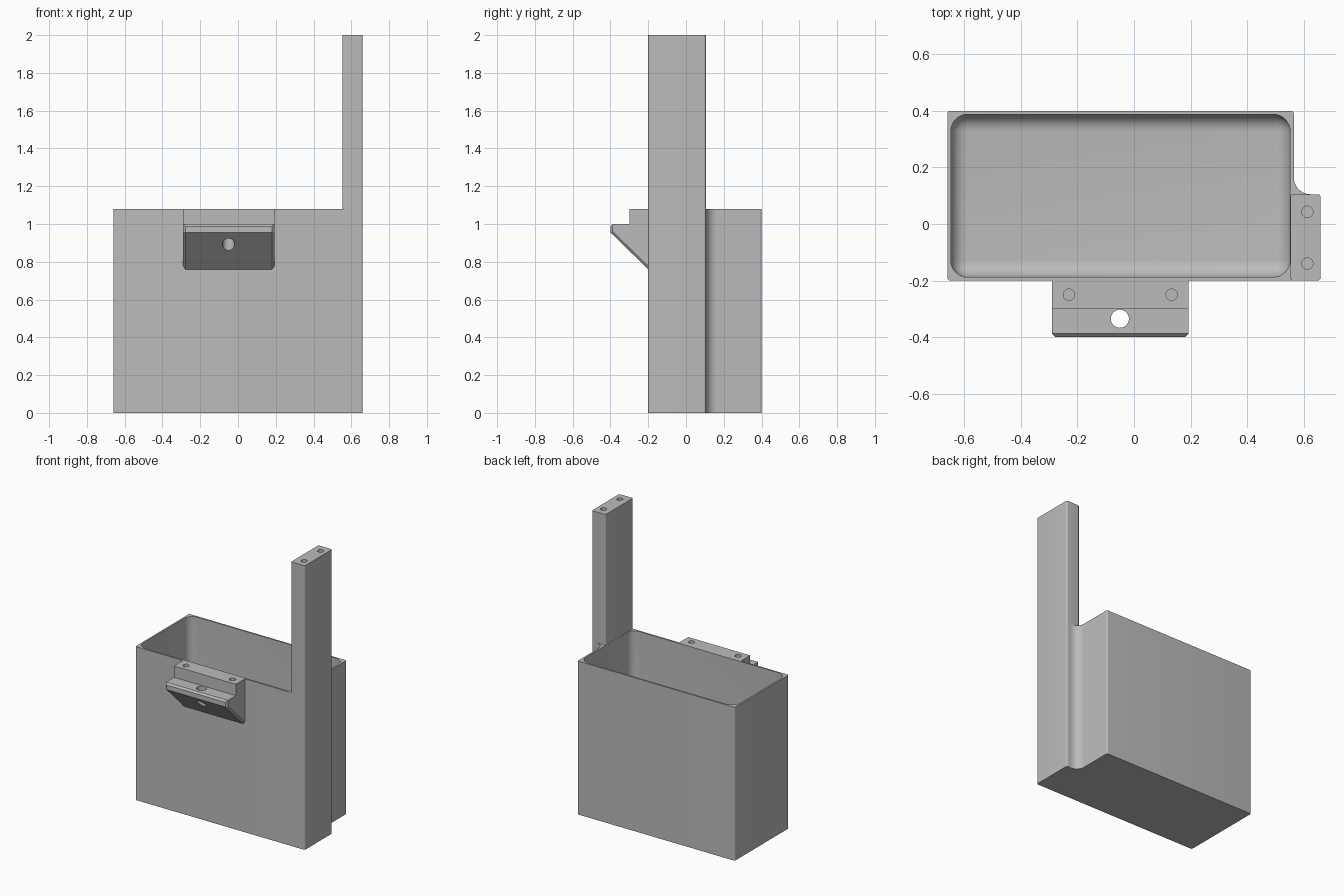
import bpy, bmesh, math
from mathutils import Vector

if "Cube" in bpy.data.objects:
    bpy.data.objects.remove(bpy.data.objects["Cube"], do_unlink=True)

grey = bpy.data.materials.new("plain_grey")
grey.use_nodes = True
grey.diffuse_color = (0.5, 0.5, 0.5, 1)
grey.node_tree.nodes["Principled BSDF"].inputs["Base Color"].default_value = (0.5, 0.5, 0.5, 1)


def make(name, bm):
    bmesh.ops.recalc_face_normals(bm, faces=bm.faces)
    mesh = bpy.data.meshes.new(name)
    bm.to_mesh(mesh)
    bm.free()
    mesh.materials.append(grey)
    ob = bpy.data.objects.new(name, mesh)
    bpy.context.collection.objects.link(ob)
    return ob


def rounded(corners, steps=8):
    """Outline from (x, y, radius) corners, each replaced by a tangent arc."""
    pts = []
    for i, (x, y, r) in enumerate(corners):
        p = Vector((x, y))
        a = (Vector(corners[i - 1][:2]) - p).normalized()
        b = (Vector(corners[(i + 1) % len(corners)][:2]) - p).normalized()
        for s in range(steps + 1):
            t = math.pi / 2 * s / steps
            pts.append(p + a * r * (1 - math.sin(t)) + b * r * (1 - math.cos(t)))
    return pts


def extrude(points, direction):
    bm = bmesh.new()
    face = bm.faces.new([bm.verts.new(p) for p in points])
    new = bmesh.ops.extrude_face_region(bm, geom=[face])["geom"]
    bmesh.ops.translate(bm, vec=direction,
                        verts=[v for v in new if isinstance(v, bmesh.types.BMVert)])
    return bm


def prism(name, corners, z0, z1):
    return make(name, extrude([(p.x, p.y, z0) for p in rounded(corners)], (0, 0, z1 - z0)))


def cut(target, cutter):
    cutter.hide_render = True
    mod = target.modifiers.new("cut", 'BOOLEAN')
    mod.operation, mod.solver, mod.object = 'DIFFERENCE', 'EXACT', cutter
    bpy.context.view_layer.objects.active = target
    bpy.ops.object.modifier_apply(modifier=mod.name)
    bpy.data.objects.remove(cutter, do_unlink=True)


def drill(target, x, y, r, z0, z1):
    bpy.ops.mesh.primitive_cylinder_add(vertices=32, radius=r, depth=z1 - z0,
                                        location=(x, y, (z0 + z1) / 2))
    cutter = bpy.context.object
    cutter.data.materials.append(grey)
    cut(target, cutter)


RIM, TOP, E = 1.08, 2.0, 0.01

# Bin body with the lower part of the post and its concave blend
body = prism("bin_body", [(-0.66, -0.2, E), (0.66, -0.2, E), (0.66, 0.105, E),
                          (0.565, 0.105, 0.06), (0.565, 0.4, E), (-0.66, 0.4, E)], 0, RIM)

# Hollow inside with rounded corners and floor edge
lo, hi = Vector((-0.648, -0.188, 0.015)), Vector((0.552, 0.388, 1.3))
bm = bmesh.new()
bmesh.ops.create_cube(bm, size=1)
for v in bm.verts:
    v.co = [(lo[i] + hi[i]) / 2 + v.co[i] * (hi[i] - lo[i]) for i in range(3)]
bmesh.ops.bevel(bm, geom=bm.edges[:], offset=0.06, segments=8, profile=0.5, affect='EDGES')
cut(body, make("cavity_cutter", bm))

# Tall post above the rim, with two blind holes in the top
post = prism("post", [(0.553, -0.2, E), (0.66, -0.2, E), (0.66, 0.105, E),
                      (0.553, 0.105, E)], RIM, TOP)
for y in (0.043, -0.14):
    drill(post, 0.613, y, 0.02, TOP - 0.1, TOP + 0.1)

# Front bracket: stepped wedge with chamfered outer edges
profile = [(-0.2, 0.76), (-0.4, 0.955), (-0.4, 1.0), (-0.3, 1.0), (-0.3, RIM), (-0.2, RIM)]
bm = extrude([(-0.29, y, z) for y, z in profile], (0.483, 0, 0))
bm.normal_update()


def outer(e):
    a, b = (v.co for v in e.verts)
    mid = (a + b) / 2
    along_x = abs(a.x - b.x) > 0.1
    if along_x:
        return mid.y < -0.39 and mid.z > 0.99
    return mid.y < -0.39 or (abs(a.y - b.y) > 0.15 and mid.z < 0.9)


bmesh.ops.bevel(bm, geom=[e for e in bm.edges if outer(e)], offset=0.012,
                segments=1, affect='EDGES')
bracket = make("front_bracket", bm)
for x in (-0.23, 0.133):
    drill(bracket, x, -0.25, 0.02, RIM - 0.15, RIM + 0.1)
drill(bracket, -0.05, -0.335, 0.032, 0.6, 1.2)

# Smooth the curved faces, keep the edges sharp
for ob in (body, post, bracket):
    bpy.ops.object.select_all(action='DESELECT')
    ob.select_set(True)
    bpy.context.view_layer.objects.active = ob
    bpy.ops.object.shade_smooth_by_angle(angle=math.radians(30))
